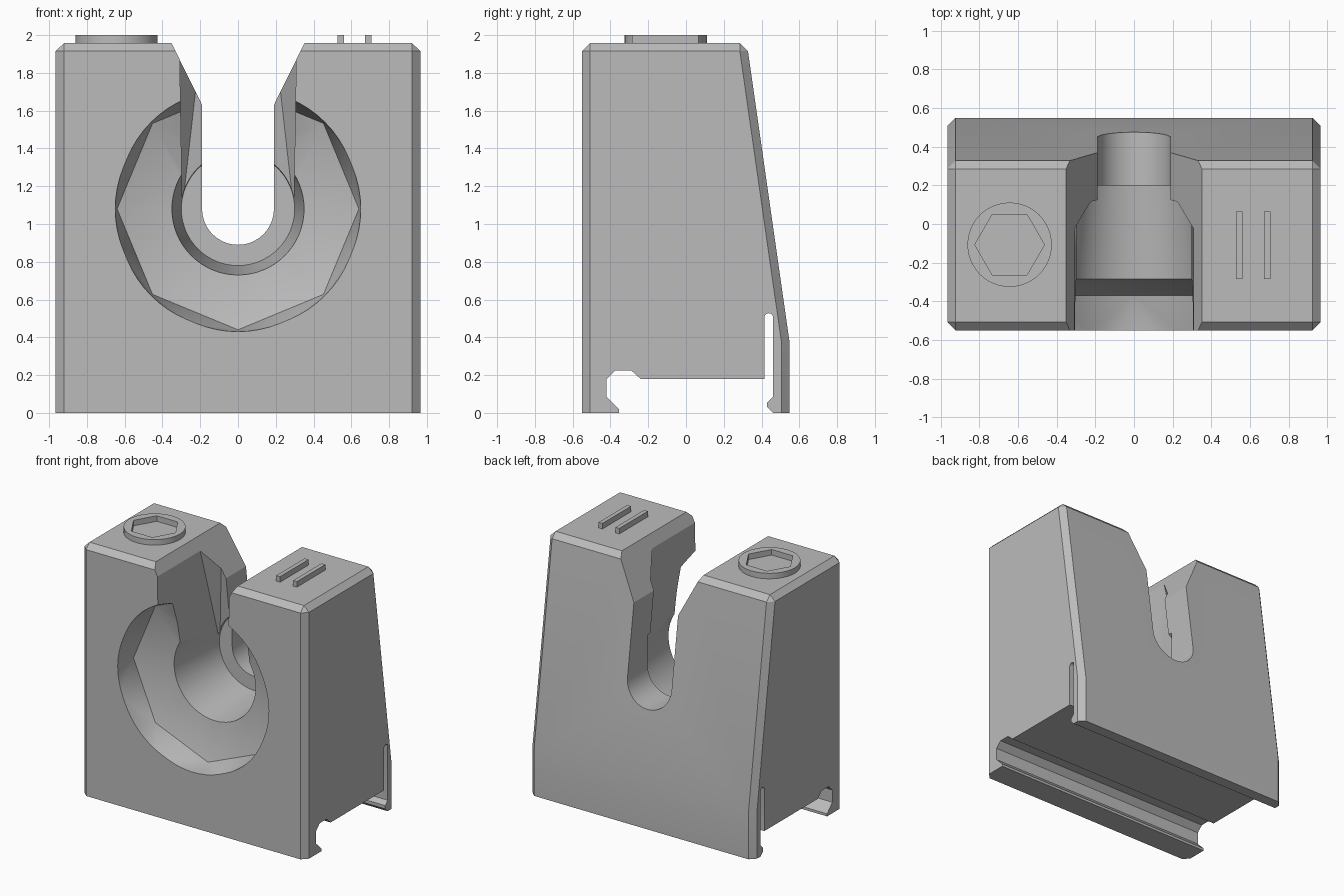
import bpy, bmesh, math

if "Cube" in bpy.data.objects:
    bpy.data.objects.remove(bpy.data.objects["Cube"])

grey = bpy.data.materials.new("plain grey")
grey.diffuse_color = (0.5, 0.5, 0.5, 1)
grey.use_nodes = True
grey.node_tree.nodes["Principled BSDF"].inputs["Base Color"].default_value = grey.diffuse_color
AXIS_Z = 1.08  # height of the socket axis


def finish(name, bm):
    bmesh.ops.recalc_face_normals(bm, faces=bm.faces)
    mesh = bpy.data.meshes.new(name)
    bm.to_mesh(mesh)
    bm.free()
    mesh.materials.append(grey)
    obj = bpy.data.objects.new(name, mesh)
    bpy.context.collection.objects.link(obj)
    return obj


def hull(name, points):
    """Convex solid around a set of points."""
    bm = bmesh.new()
    for p in points:
        bm.verts.new(p)
    res = bmesh.ops.convex_hull(bm, input=bm.verts)
    loose = {g for g in res["geom_interior"] + res["geom_unused"]
             if isinstance(g, bmesh.types.BMVert)}
    bmesh.ops.delete(bm, geom=list(loose), context="VERTS")
    bmesh.ops.dissolve_limit(bm, angle_limit=0.002, verts=bm.verts, edges=bm.edges)
    return finish(name, bm)


def extrude(name, points, step):
    """Planar outline pushed along a vector."""
    bm = bmesh.new()
    face = bm.faces.new([bm.verts.new(p) for p in points])
    res = bmesh.ops.extrude_face_region(bm, geom=[face])
    top = [v for v in res["geom"] if isinstance(v, bmesh.types.BMVert)]
    bmesh.ops.translate(bm, vec=step, verts=top)
    return finish(name, bm)


def ring(radius, y, count):
    return [(radius * math.cos(math.tau * i / count), y,
             AXIS_Z + radius * math.sin(math.tau * i / count)) for i in range(count)]


def disc(radius, z, count):
    return [(-0.643 + radius * math.cos(math.tau * i / count),
             -0.107 + radius * math.sin(math.tau * i / count), z) for i in range(count)]


def cut(target, cutter):
    mod = target.modifiers.new("cut", "BOOLEAN")
    mod.operation = "DIFFERENCE"
    mod.solver = "EXACT"
    mod.object = cutter
    bpy.context.view_layer.objects.active = target
    bpy.ops.object.modifier_apply(modifier=mod.name)
    bpy.data.objects.remove(cutter)


# Body: block with chamfered corners, chamfered top and sloping back
pts = []
for s in (-1, 1):
    for z, back in ((0, 0.549), (0.37, 0.549), (1.915, 0.328)):
        pts += [(s * 0.922, -0.55, z), (s * 0.965, -0.507, z),
                (s * 0.965, back - 0.043, z), (s * 0.922, back, z)]
    pts += [(s * 0.922, -0.507, 1.957), (s * 0.922, 0.285, 1.957)]
body = hull("body", pts)

# Rail channel with hook and spring slit along the underside
slit = [(0.438 + 0.023 * math.cos(a), 0.505 + 0.023 * math.sin(a))
        for a in [math.pi * (1 - i / 8) for i in range(9)]]
rail = [(-0.355, -0.1), (-0.355, 0.02), (-0.42, 0.085), (-0.42, 0.18),
        (-0.375, 0.225), (-0.29, 0.225), (-0.24, 0.18), (0.415, 0.18)]
rail += slit + [(0.461, 0.085), (0.43, 0.055), (0.43, 0.03), (0.461, 0), (0.461, -0.1)]
cut(body, extrude("rail_cutter", [(-1.2, y, z) for y, z in rail], (2.4, 0, 0)))

# Round mouth that becomes an octagon and then narrows to the bore
cut(body, hull("mouth_cutter",
               ring(0.651, -0.57, 64) + ring(0.64, -0.37, 8) + ring(0.35, -0.285, 64)))
# Tapered bore
cut(body, hull("bore_cutter", ring(0.351, -0.295, 64) + ring(0.30, 0.2, 64)))
# Wide front part of the open slot, pinching inwards near the top
cut(body, hull("wide_slot_cutter", [
    (s * x, y, z) for s in (-1, 1) for x, y, z in (
        (0.295, -0.7, AXIS_Z), (0.295, 0.199, AXIS_Z), (0.312, -0.7, 2.1),
        (0.312, -0.09, 2.1), (0.18, 0.06, 2.1))]))
# Narrow slot through the back with a flared top
arc = [(0.19 * math.cos(a), AXIS_Z + 0.19 * math.sin(a))
       for a in [math.pi * (1 + i / 32) for i in range(33)]]
outline = arc + [(0.19, 1.63), (0.40, 2.055), (-0.40, 2.055), (-0.19, 1.63)]
cut(body, extrude("narrow_slot_cutter", [(x, -0.8, z) for x, z in outline], (0, 1.6, 0)))

# Raised round collar with a hexagonal recess
collar = hull("hex_collar", disc(0.218, 1.95, 48) + disc(0.218, 2.0, 48))
cut(collar, hull("hex_cutter", disc(0.18, 1.9, 6) + disc(0.18, 2.1, 6)))

# Two raised bars on the other shoulder
bars = [extrude("raised_bar", [(x, -0.285, 1.95), (x + 0.033, -0.285, 1.95),
                               (x + 0.033, 0.065, 1.95), (x, 0.065, 1.95)], (0, 0, 0.05))
        for x in (0.528, 0.673)]

# Smooth shading with crisp edges
bpy.ops.object.select_all(action="DESELECT")
for obj in (body, collar):
    obj.select_set(True)
bpy.context.view_layer.objects.active = body
bpy.ops.object.shade_smooth_by_angle(angle=math.radians(25))
